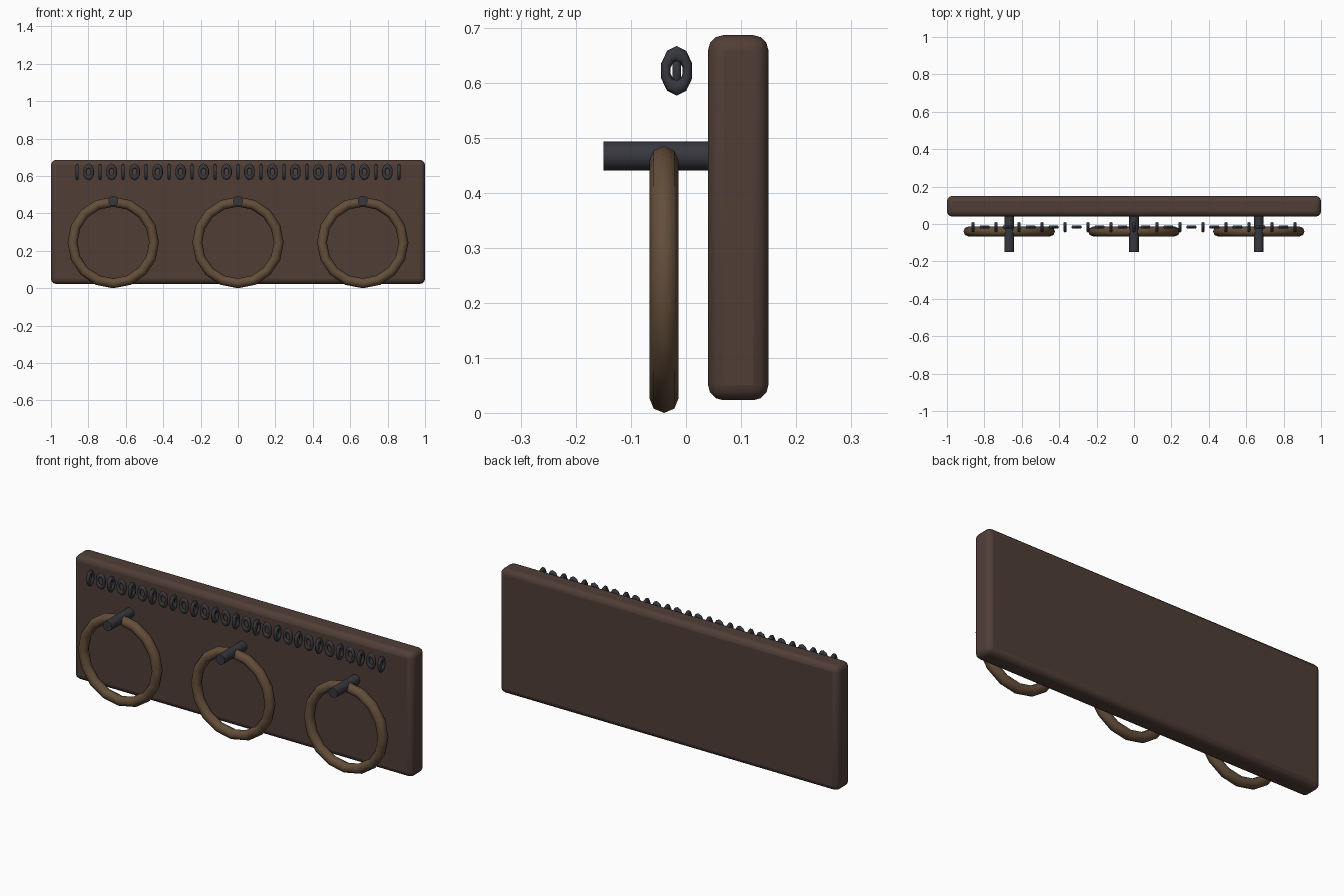
import bpy
from math import radians

if "Cube" in bpy.data.objects:
    bpy.data.objects.remove(bpy.data.objects["Cube"])


def material(name, rgb):
    m = bpy.data.materials.new(name)
    m.diffuse_color = (*rgb, 1)
    m.use_nodes = True
    m.node_tree.nodes["Principled BSDF"].inputs["Base Color"].default_value = m.diffuse_color
    return m


board_wood = material("dark_wood", (0.08, 0.048, 0.037))
ring_wood = material("ring_wood", (0.125, 0.076, 0.042))
iron = material("iron", (0.038, 0.039, 0.048))


def finish(name, mat, angle=40):
    ob = bpy.context.object
    ob.name = name
    ob.data.materials.append(mat)
    bpy.ops.object.transform_apply(location=False, rotation=True, scale=True)
    bpy.ops.object.shade_smooth_by_angle(angle=radians(angle))
    return ob


# Back board with rounded edges
bpy.ops.mesh.primitive_cube_add(size=1, location=(0, 0.095, 0.355))
bpy.context.object.scale = (2, 0.11, 0.664)
board = finish("back_board", board_wood, 30)
bevel = board.modifiers.new("rounded_edges", 'BEVEL')
bevel.width = 0.028
bevel.segments = 3

# Pegs with hanging rings
for i, x in enumerate((-0.667, 0, 0.667)):
    bpy.ops.mesh.primitive_cylinder_add(vertices=12, radius=0.0265, depth=0.21,
                                        location=(x, -0.045, 0.467),
                                        rotation=(radians(90), 0, 0))
    finish(f"peg_{i + 1}", iron)
    bpy.ops.mesh.primitive_torus_add(major_segments=16, minor_segments=8,
                                     major_radius=0.218, minor_radius=0.0265,
                                     location=(x, -0.04, 0.2445),
                                     rotation=(radians(90), 0, 0))
    finish(f"hanging_ring_{i + 1}", ring_wood, 60)

# Chain of oval links, turned alternately
COUNT = 29
for i in range(COUNT):
    x = -0.86 + 1.72 * i / (COUNT - 1)
    bpy.ops.mesh.primitive_torus_add(major_segments=10, minor_segments=6,
                                     major_radius=0.0205, minor_radius=0.009,
                                     location=(x, -0.017, 0.622),
                                     rotation=(0, radians(90), radians(90 * (i % 2))))
    bpy.context.object.scale = (1.53, 1, 1)
    finish(f"chain_link_{i + 1}", iron, 65)
